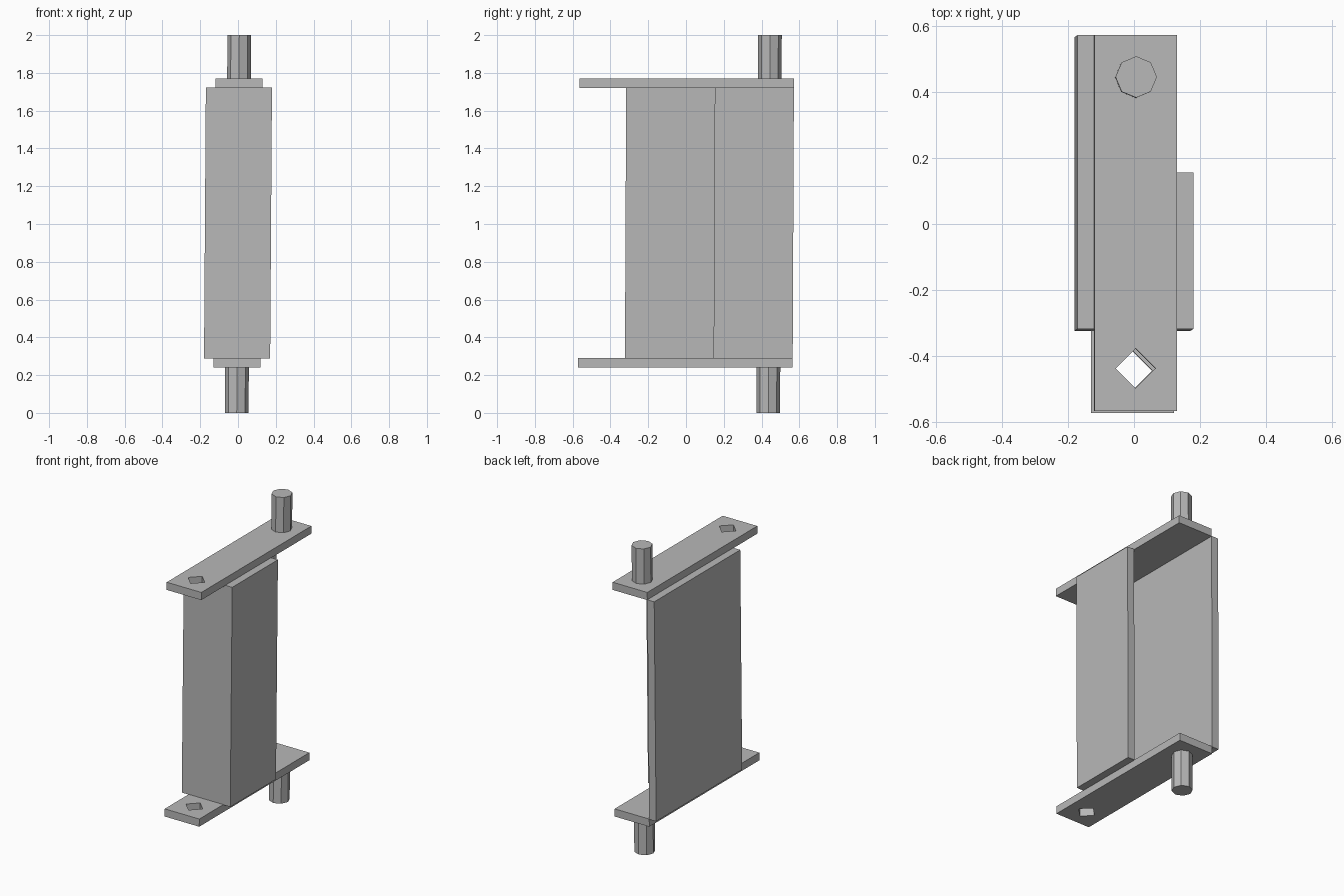
import bpy
from math import cos, sin, tau

cube = bpy.data.objects.get("Cube")
if cube:
    bpy.data.objects.remove(cube, do_unlink=True)

grey = bpy.data.materials.new("plain grey")
grey.use_nodes = True
colour = (0.48, 0.48, 0.48, 1)
grey.diffuse_color = colour
grey.node_tree.nodes["Principled BSDF"].inputs["Base Color"].default_value = colour

LEAN_X, LEAN_Y = 0.0067, 0.0045   # the whole link leans very slightly


def ring(x, y, radius, sides):
    return [(x + radius * cos(tau * i / sides), y + radius * sin(tau * i / sides))
            for i in range(sides)]


def slab(name, loops, low, high):
    """Extrude flat outlines (first outer, then holes) from low to high."""
    curve = bpy.data.curves.new(name, "CURVE")
    curve.dimensions = "2D"
    curve.fill_mode = "BOTH"
    curve.extrude = (high - low) / 2
    for loop in loops:
        spline = curve.splines.new("POLY")
        spline.points.add(len(loop) - 1)
        for point, (x, y) in zip(spline.points, loop):
            point.co = (x, y, 0, 1)
        spline.use_cyclic_u = True
    obj = bpy.data.objects.new(name, curve)
    bpy.context.collection.objects.link(obj)
    bpy.ops.object.select_all(action="DESELECT")
    obj.select_set(True)
    bpy.context.view_layer.objects.active = obj
    bpy.ops.object.convert(target="MESH")
    obj = bpy.context.object
    for v in obj.data.vertices:
        v.co.z += (low + high) / 2
        v.co.x += LEAN_X * (v.co.z - 1)
        v.co.y += LEAN_Y * (v.co.z - 1)
    obj.data.materials.clear()
    obj.data.materials.append(grey)
    for face in obj.data.polygons:
        face.material_index = 0
        face.use_smooth = False
    return obj


# End plates with a square hole at the front
plate = [(-0.125, -0.568), (0.125, -0.568), (0.125, 0.568), (-0.125, 0.568)]
hole = ring(0, -0.44, 0.06, 4)
slab("lower_plate", [plate, hole], 0.24, 0.29)
slab("upper_plate", [plate, hole], 1.72, 1.77)

# Eight-sided pins at the back
pin = ring(0, 0.44, 0.0625, 8)
slab("lower_pin", [pin], 0, 0.24)
slab("upper_pin", [pin], 1.77, 2)

# Folded shell: long side, front wall, short side
W, T, FRONT = 0.175, 0.05, -0.32
shell = [(-W, 0.568), (-W, FRONT), (W, FRONT), (W, 0.152),
         (W - T, 0.152), (W - T, FRONT + T), (T - W, FRONT + T), (T - W, 0.568)]
slab("folded_shell", [shell], 0.288, 1.722)
